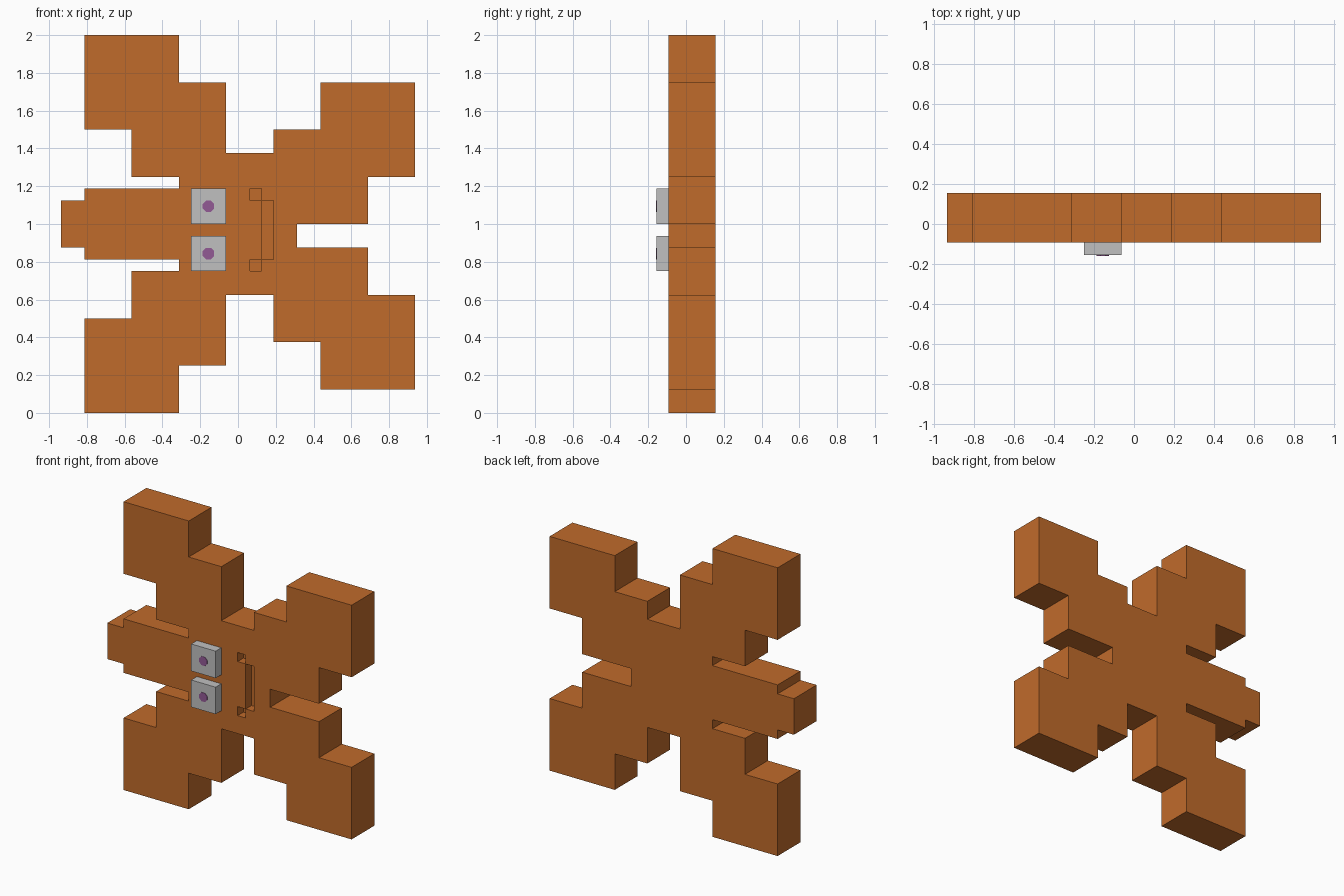
import bpy
import bmesh
from math import pi
from mathutils import Matrix, Vector

U = 1 / 16                  # modelling grid step
FRONT, BACK = -1.5, 2.5     # body depth in grid steps

if "Cube" in bpy.data.objects:
    bpy.data.objects.remove(bpy.data.objects["Cube"])


def material(name, rgb):
    mat = bpy.data.materials.new(name)
    mat.use_nodes = True
    mat.diffuse_color = (*rgb, 1)
    mat.node_tree.nodes["Principled BSDF"].inputs["Base Color"].default_value = (*rgb, 1)
    return mat


orange = material("burnt orange", (0.53, 0.147, 0.024))
grey = material("light grey", (0.53, 0.53, 0.53))
purple = material("purple", (0.29, 0.10, 0.30))


def finish(name, bm, mat=None):
    bmesh.ops.recalc_face_normals(bm, faces=bm.faces)
    mesh = bpy.data.meshes.new(name)
    bm.to_mesh(mesh)
    bm.free()
    if mat:
        mesh.materials.append(mat)
    obj = bpy.data.objects.new(name, mesh)
    bpy.context.collection.objects.link(obj)
    return obj


def box(name, x, y, z, mat=None):
    """Box from (low, high) spans in grid steps."""
    bm = bmesh.new()
    spans = (x, y, z)
    size = [(b - a) * U for a, b in spans]
    centre = Vector([(a + b) / 2 * U for a, b in spans])
    bmesh.ops.create_cube(bm, size=1, matrix=Matrix.Translation(centre) @ Matrix.Diagonal((*size, 1)))
    return finish(name, bm, mat)


# Silhouette blocks as x low, x high, z low, z high
blocks = {
    "torso": (-5, 5, 10, 22),
    "tail": (-13, -5, 13, 19),
    "tail tip": (-15, -13, 14, 18),
    "upper right limb": (-9, -1, 20, 28),
    "upper right end": (-13, -5, 24, 32),
    "lower right limb": (-9, -1, 4, 12),
    "lower right end": (-13, -5, 0, 8),
    "upper left limb": (3, 11, 16, 24),
    "upper left end": (7, 15, 20, 28),
    "lower left limb": (3, 11, 6, 14),
    "lower left end": (7, 15, 2, 10),
}

# Merge the blocks into one clean outline, then extrude it to the back
cells = {(i, k) for a, b, c, d in blocks.values() for i in range(a, b) for k in range(c, d)}
bm = bmesh.new()
for i, k in sorted(cells):
    corners = ((i, k), (i + 1, k), (i + 1, k + 1), (i, k + 1))
    bm.faces.new([bm.verts.new((x * U, FRONT * U, z * U)) for x, z in corners])
bmesh.ops.remove_doubles(bm, verts=bm.verts, dist=U / 10)
bmesh.ops.dissolve_limit(bm, angle_limit=0.01, verts=bm.verts, edges=bm.edges)
extruded = bmesh.ops.extrude_face_region(bm, geom=bm.faces[:])
moved = [v for v in extruded["geom"] if isinstance(v, bmesh.types.BMVert)]
bmesh.ops.translate(bm, verts=moved, vec=(0, (BACK - FRONT) * U, 0))
body = finish("body", bm, orange)

# Mouth: shallow groove with two turned corners
bpy.context.view_layer.objects.active = body
for x, z in (((2, 3), (13, 18)), ((1, 2), (18, 19)), ((1, 2), (12, 13))):
    cutter = box("mouth_cutter", x, (FRONT - 1, FRONT + 1), z)
    cutter.hide_render = True
    cut = body.modifiers.new("mouth", "BOOLEAN")
    cut.operation = "DIFFERENCE"
    cut.solver = "EXACT"
    cut.object = cutter
    bpy.ops.object.modifier_apply(modifier=cut.name)
    bpy.data.objects.remove(cutter)

# Eyes with flat octagonal pupils
for side, low in (("upper", 16), ("lower", 12)):
    box(side + "_eye", (-4, -1), (FRONT - 1, FRONT), (low, low + 3), grey)
    bm = bmesh.new()
    place = Matrix.Translation((-2.5 * U, (FRONT - 1) * U - 0.001, (low + 1.5) * U))
    turn = Matrix.Rotation(pi / 2, 4, "X") @ Matrix.Rotation(pi / 8, 4, "Z")
    bmesh.ops.create_cone(bm, cap_ends=True, segments=8, radius1=0.033, radius2=0.033,
                          depth=0.004, matrix=place @ turn)
    finish(side + "_pupil", bm, purple)
